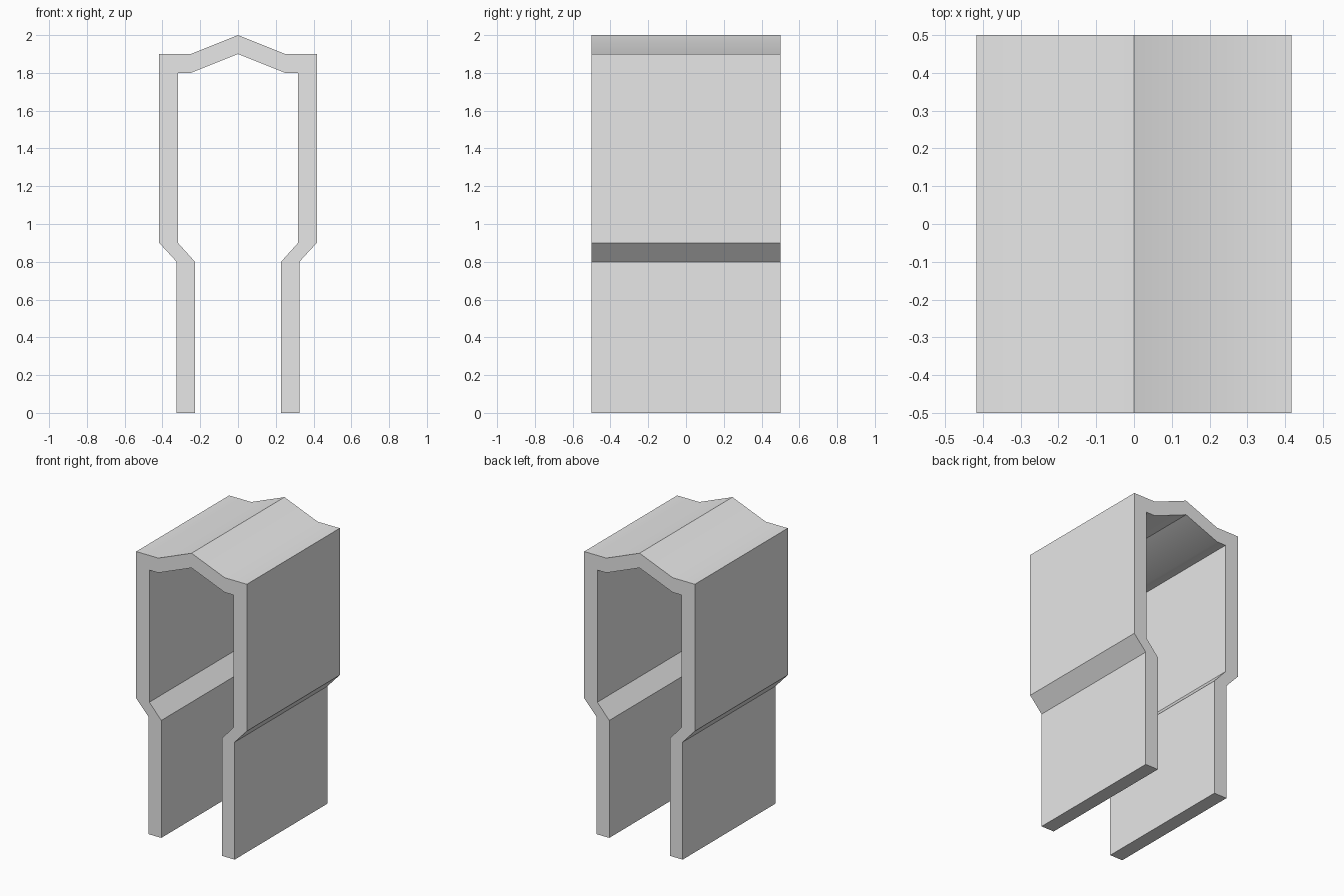
import bpy
import bmesh
import math

cube = bpy.data.objects.get("Cube")
if cube:
    bpy.data.objects.remove(cube, do_unlink=True)

# Plain light grey material
GREY = (0.8, 0.8, 0.8, 1.0)
grey = bpy.data.materials.new("light grey")
grey.use_nodes = True
grey.diffuse_color = GREY
grey.node_tree.nodes["Principled BSDF"].inputs["Base Color"].default_value = GREY

# Half of the cross-section as (x, z): outer edge going down, inner edge going up
outer = [(0, 2), (0.25, 1.9), (0.417, 1.9), (0.417, 0.9), (0.325, 0.8), (0.325, 0)]
inner = [(0.228, 0), (0.228, 0.8), (0.318, 0.9), (0.318, 1.8), (0.25, 1.8), (0, 1.9)]


def mirrored(points):
    return [(-x, z) for x, z in reversed(points) if x > 0]


# Closed outline: down the +x side, up inside, and the same on the -x side
profile = outer + inner + mirrored(outer + inner[:-1])
half = outer + inner
profile = half + [(-x, z) for x, z in reversed(half) if x > 0]

# Extrude the outline from front to back
DEPTH = 1.0
bm = bmesh.new()
front = bm.faces.new([bm.verts.new((x, -DEPTH / 2, z)) for x, z in profile])
extruded = bmesh.ops.extrude_face_region(bm, geom=[front])
back_verts = [g for g in extruded["geom"] if isinstance(g, bmesh.types.BMVert)]
bmesh.ops.translate(bm, verts=back_verts, vec=(0, DEPTH, 0))
bmesh.ops.recalc_face_normals(bm, faces=bm.faces)

mesh = bpy.data.meshes.new("clip_channel")
bm.to_mesh(mesh)
bm.free()
mesh.materials.append(grey)
channel = bpy.data.objects.new("clip_channel", mesh)
bpy.context.collection.objects.link(channel)

# Soft shading across the shallow roof bends, sharp elsewhere
bpy.ops.object.select_all(action="DESELECT")
channel.select_set(True)
bpy.context.view_layer.objects.active = channel
bpy.ops.object.shade_smooth_by_angle(angle=math.radians(30))
